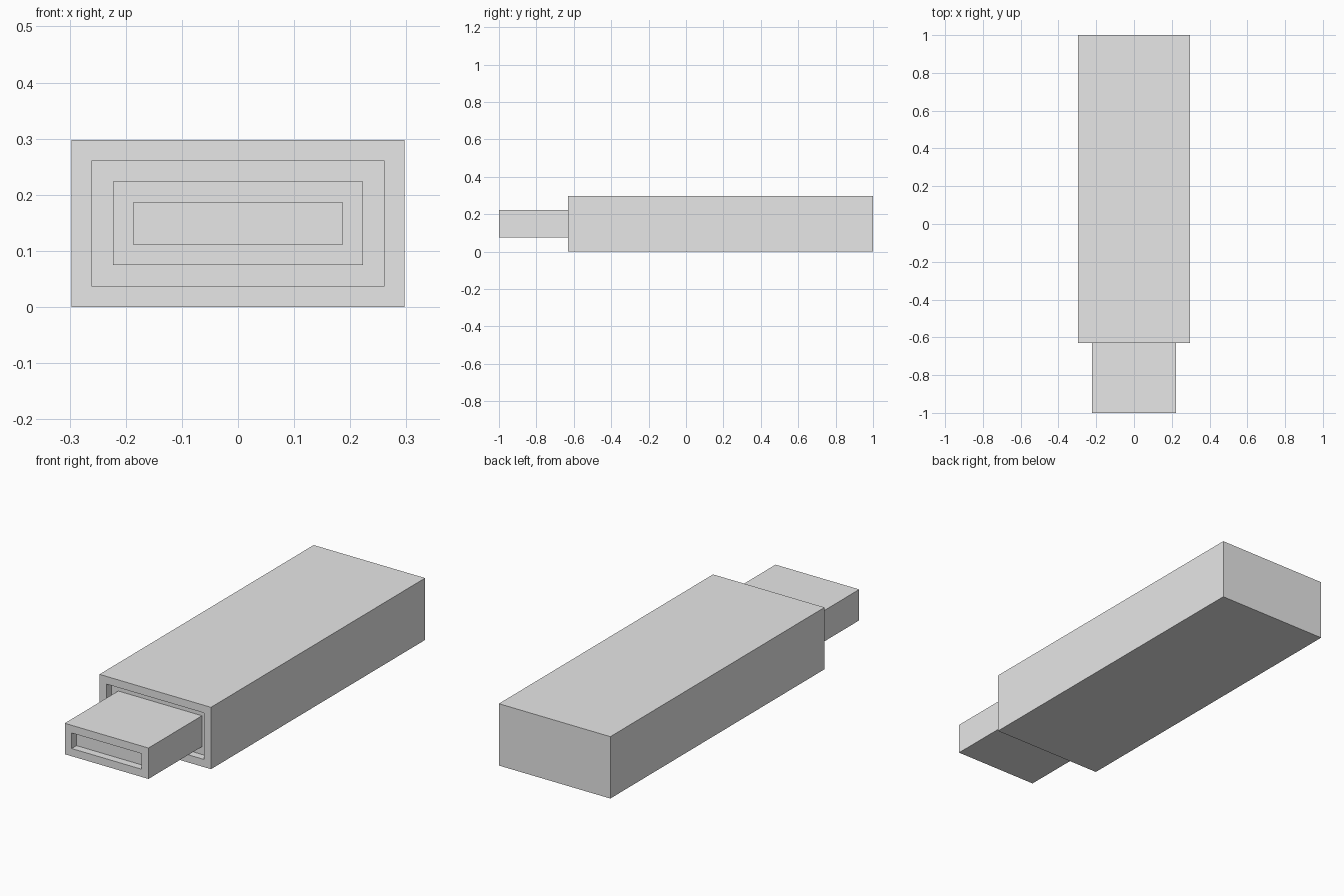
import bpy
import bmesh

cube = bpy.data.objects.get("Cube")
if cube:
    bpy.data.objects.remove(cube, do_unlink=True)

RIM = 0.037           # rim width and recess depth
MID_Z = 0.149         # centre height of both parts

grey = bpy.data.materials.new("light_grey")
grey.use_nodes = True
colour = (0.8, 0.8, 0.8, 1)
grey.diffuse_color = colour
grey.node_tree.nodes["Principled BSDF"].inputs["Base Color"].default_value = colour


def recessed_box(name, half_x, half_z, front, back):
    """Box whose front face is inset by a rim and pushed inward."""
    bm = bmesh.new()
    bmesh.ops.create_cube(bm, size=1)
    for v in bm.verts:
        v.co.x *= 2 * half_x
        v.co.y = front if v.co.y < 0 else back
        v.co.z = MID_Z + 2 * half_z * v.co.z
    bm.normal_update()
    face = min(bm.faces, key=lambda f: f.normal.y)
    bmesh.ops.inset_region(bm, faces=[face], thickness=RIM, use_even_offset=True)
    inner = bmesh.ops.extrude_discrete_faces(bm, faces=[face])["faces"][0]
    for v in inner.verts:
        v.co.y += RIM
    bmesh.ops.recalc_face_normals(bm, faces=bm.faces)
    mesh = bpy.data.meshes.new(name)
    bm.to_mesh(mesh)
    bm.free()
    mesh.materials.append(grey)
    obj = bpy.data.objects.new(name, mesh)
    bpy.context.collection.objects.link(obj)
    return obj


# Main casing with a shallow front recess, and the plug standing in it
recessed_box("casing", 0.297, 0.149, -0.63, 1.0)
recessed_box("connector_plug", 0.223, 0.0745, -1.0, -0.63 + RIM)
